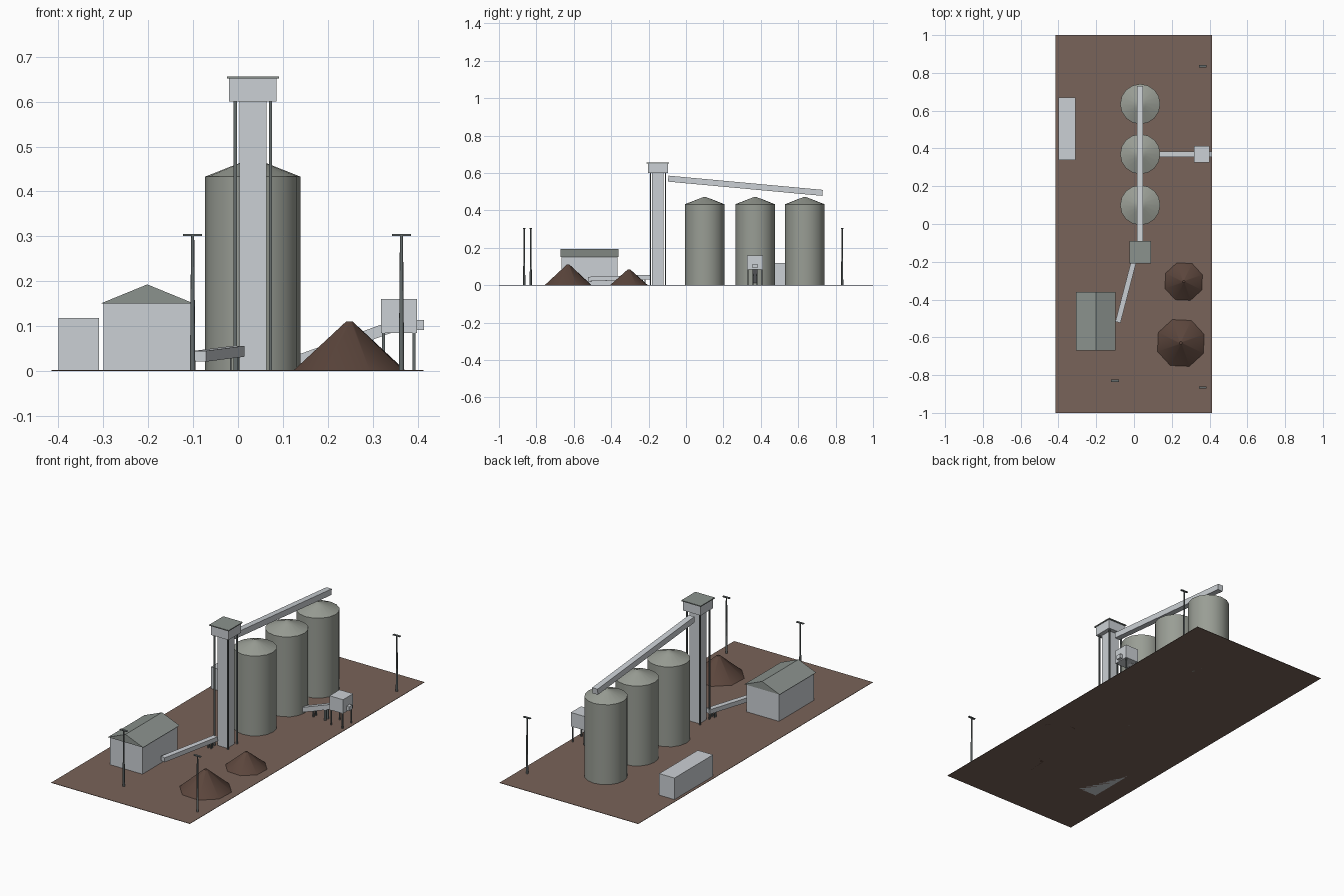
import bpy, bmesh, math
from mathutils import Vector, Matrix

default = bpy.data.objects.get("Cube")
if default:
    bpy.data.objects.remove(default, do_unlink=True)


def material(name, r, g, b):
    m = bpy.data.materials.new(name)
    m.use_nodes = True
    m.diffuse_color = (r, g, b, 1)
    m.node_tree.nodes["Principled BSDF"].inputs["Base Color"].default_value = (r, g, b, 1)
    return m


PALE = material("pale_metal", 0.60, 0.63, 0.66)
SILO = material("silo_grey", 0.32, 0.34, 0.30)
ROOF = material("roof_grey", 0.26, 0.29, 0.27)
STEEL = material("dark_steel", 0.13, 0.15, 0.15)
EARTH = material("brown_earth", 0.19, 0.125, 0.10)
HEAP = material("dark_heap", 0.105, 0.06, 0.045)


def finish(name, bm, mat, smooth=None):
    bmesh.ops.recalc_face_normals(bm, faces=bm.faces)
    me = bpy.data.meshes.new(name)
    bm.to_mesh(me)
    bm.free()
    me.materials.append(mat)
    ob = bpy.data.objects.new(name, me)
    bpy.context.collection.objects.link(ob)
    if smooth:
        bpy.ops.object.select_all(action='DESELECT')
        ob.select_set(True)
        bpy.context.view_layer.objects.active = ob
        bpy.ops.object.shade_smooth_by_angle(angle=math.radians(smooth))
    return ob


def box(name, mat, x, y, z):
    """Box from (low, high) ranges."""
    bm = bmesh.new()
    bmesh.ops.create_cube(bm, size=1)
    for v in bm.verts:
        v.co = [r[0] if c < 0 else r[1] for c, r in zip(v.co, (x, y, z))]
    return finish(name, bm, mat)


def beam(name, mat, a, b, w, h):
    """Rectangular conveyor housing between two centre points."""
    a, b = Vector(a), Vector(b)
    d = (b - a).normalized()
    side = d.cross(Vector((0, 0, 1))).normalized()
    up = side.cross(d)
    rot = Matrix((d, side, up)).transposed().to_4x4()
    size = Matrix.Diagonal(((b - a).length, w, h, 1))
    bm = bmesh.new()
    bmesh.ops.create_cube(bm, size=1, matrix=Matrix.Translation((a + b) / 2) @ rot @ size)
    return finish(name, bm, mat)


def lathe(name, mat, x, y, profile, sides, smooth, turn=0):
    """Stacked rings of (radius, height), capped at both ends."""
    bm = bmesh.new()
    rings = []
    for r, z in profile:
        angles = [turn + math.tau * i / sides for i in range(sides)]
        rings.append([bm.verts.new((x + r * math.cos(t), y + r * math.sin(t), z)) for t in angles])
    for low, high in zip(rings, rings[1:]):
        for i in range(sides):
            j = (i + 1) % sides
            bm.faces.new((low[i], low[j], high[j], high[i]))
    bm.faces.new(rings[0])
    bm.faces.new(rings[-1])
    return finish(name, bm, mat, smooth)


def posts(name, cx, cy, dx, dy, top, w):
    for i, sx in enumerate((-1, 1)):
        for j, sy in enumerate((-1, 1)):
            x, y = cx + sx * dx, cy + sy * dy
            box(f"{name}_{2 * i + j + 1}", STEEL, (x - w, x + w), (y - w, y + w), (0, top))


# Yard
box("ground", EARTH, (-0.415, 0.413), (-1, 1), (0, 0.002))

# Silos with conical roofs
for n, y in enumerate((0.10, 0.37, 0.635)):
    lathe(f"silo_{n + 1}", SILO, 0.033, y,
          [(0.106, 0), (0.106, 0.433), (0.03, 0.463), (0.004, 0.472)], 16, 30)

# Elevator tower
TX, TY = 0.033, -0.15
box("tower_shaft", PALE, (TX - 0.03, TX + 0.03), (TY - 0.031, TY + 0.031), (0, 0.605))
posts("tower_leg", TX, TY, 0.039, 0.04, 0.605, 0.0035)
box("tower_head", PALE, (TX - 0.053, TX + 0.053), (TY - 0.053, TY + 0.053), (0.60, 0.651))
box("tower_roof", ROOF, (TX - 0.058, TX + 0.058), (TY - 0.06, TY + 0.06), (0.651, 0.656))

# Conveyors
beam("top_conveyor", PALE, (0.032, -0.095, 0.57), (0.032, 0.73, 0.494), 0.032, 0.032)
beam("intake_conveyor", PALE, (-0.085, -0.52, 0.033), (0.001, -0.19, 0.044), 0.028, 0.024)
posts("intake_leg", -0.008, -0.225, 0.008, 0.006, 0.034, 0.002)
beam("loading_conveyor", PALE, (0.125, 0.369, 0.02), (0.36, 0.369, 0.105), 0.027, 0.025)
for n, (x, h) in enumerate(((0.2, 0.035), (0.27, 0.06))):
    posts(f"loading_leg_{n + 1}", x, 0.369, 0.003, 0.011, h, 0.002)

# Loading bin on legs
box("loading_bin", PALE, (0.318, 0.399), (0.326, 0.412), (0.085, 0.16))
posts("bin_leg", 0.358, 0.369, 0.034, 0.037, 0.087, 0.003)
box("bin_spout", PALE, (0.39, 0.414), (0.355, 0.383), (0.091, 0.114))

# Storage shed with gabled roof
box("shed_walls", PALE, (-0.30, -0.105), (-0.665, -0.365), (0, 0.15))
bm = bmesh.new()
ends = [[bm.verts.new((x, y, z)) for x, z in ((-0.307, 0.15), (-0.097, 0.15), (-0.202, 0.193))]
        for y in (-0.671, -0.36)]
for end in ends:
    bm.faces.new(end)
for i in range(3):
    j = (i + 1) % 3
    bm.faces.new((ends[0][i], ends[0][j], ends[1][j], ends[1][i]))
finish("shed_roof", bm, ROOF)

# Container
box("container", PALE, (-0.40, -0.309), (0.34, 0.67), (0, 0.118))

# Grain heaps
for n, (x, y, r, h) in enumerate(((0.248, -0.63, 0.134, 0.11), (0.263, -0.305, 0.108, 0.085))):
    lathe(f"heap_{n + 1}", HEAP, x, y, [(r, 0), (r * 0.06, h)], 8, 40, math.radians(20))

# Lamp posts
for n, (x, y) in enumerate(((-0.101, -0.83), (0.364, -0.865), (0.364, 0.835))):
    lathe(f"lamp_post_{n + 1}", STEEL, x, y, [(0.006, 0), (0.0035, 0.301)], 8, 50)
    box(f"lamp_head_{n + 1}", STEEL, (x - 0.021, x + 0.021), (y - 0.006, y + 0.006), (0.301, 0.305))
